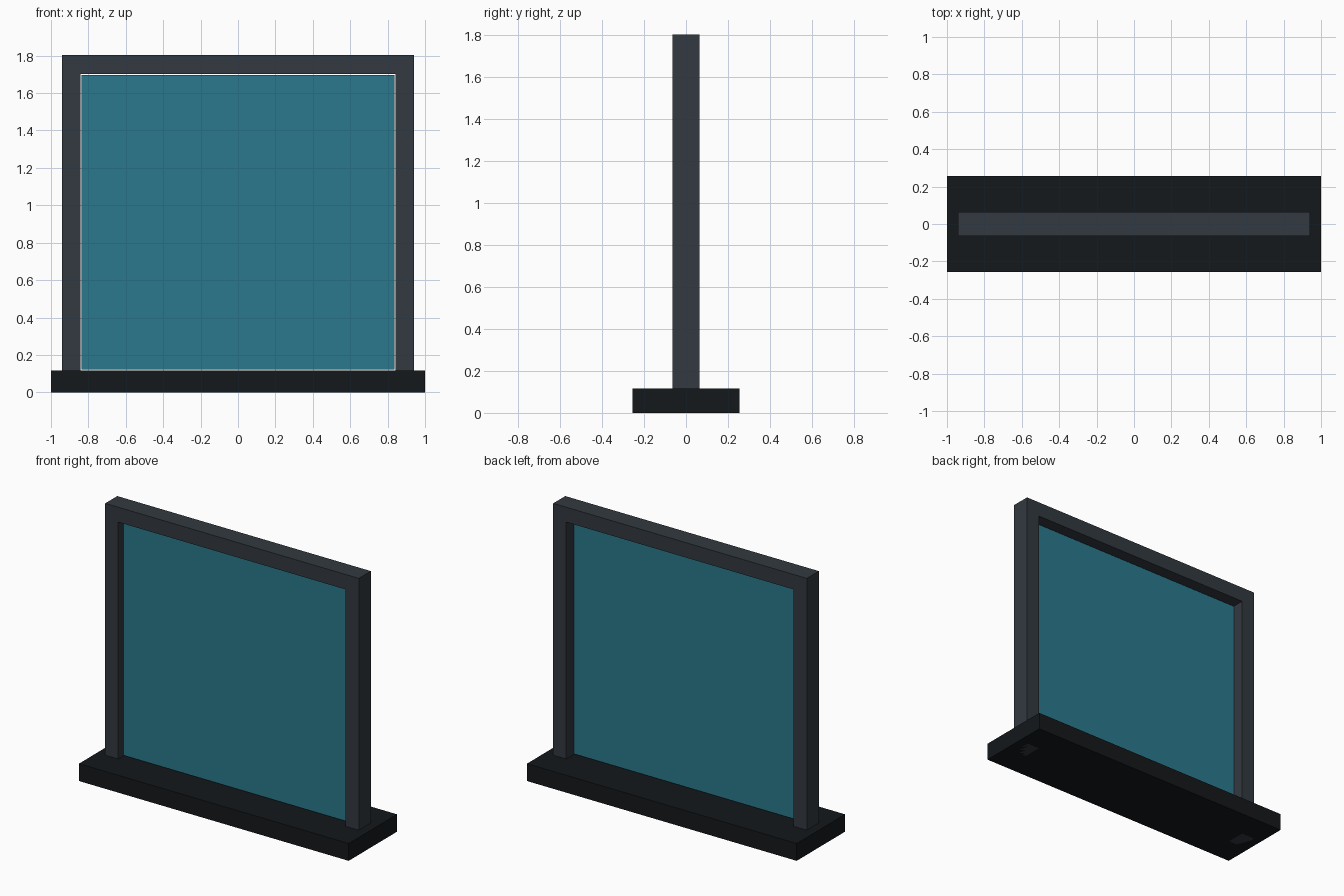
import bpy, bmesh

if "Cube" in bpy.data.objects:
    bpy.data.objects.remove(bpy.data.objects["Cube"])


def material(name, rgb):
    mat = bpy.data.materials.new(name)
    mat.diffuse_color = (*rgb, 1)
    mat.use_nodes = True
    mat.node_tree.nodes["Principled BSDF"].inputs["Base Color"].default_value = mat.diffuse_color
    return mat


def prism(name, outline, y0, y1, mat):
    """Extrude an (x, z) outline from y0 to y1."""
    bm = bmesh.new()
    face = bm.faces.new([bm.verts.new((x, y0, z)) for x, z in outline])
    new = bmesh.ops.extrude_face_region(bm, geom=[face])["geom"]
    verts = [g for g in new if isinstance(g, bmesh.types.BMVert)]
    bmesh.ops.translate(bm, verts=verts, vec=(0, y1 - y0, 0))
    bmesh.ops.recalc_face_normals(bm, faces=bm.faces)
    mesh = bpy.data.meshes.new(name)
    bm.to_mesh(mesh)
    bm.free()
    mesh.materials.append(mat)
    obj = bpy.data.objects.new(name, mesh)
    bpy.context.collection.objects.link(obj)
    return obj


def rect(half_width, z0, z1):
    return [(-half_width, z0), (half_width, z0), (half_width, z1), (-half_width, z1)]


slate = material("slate", (0.032, 0.041, 0.050))
black = material("black", (0.007, 0.009, 0.011))
teal = material("teal", (0.024, 0.19, 0.266))

# Base slab
prism("base", rect(1.0, 0, 0.116), -0.256, 0.256, black)

# Two posts joined by a top rail, running down through the base
half = [(0.94, 0), (0.94, 1.803), (-0.94, 1.803), (-0.94, 0)]
inner = [(-0.843, 0), (-0.843, 1.703), (0.843, 1.703), (0.843, 0)]
prism("frame", half + inner, -0.064, 0.064, slate)

# Thin pane, with a hairline gap all round
prism("pane", rect(0.837, 0.123, 1.697), -0.015, -0.011, teal)
